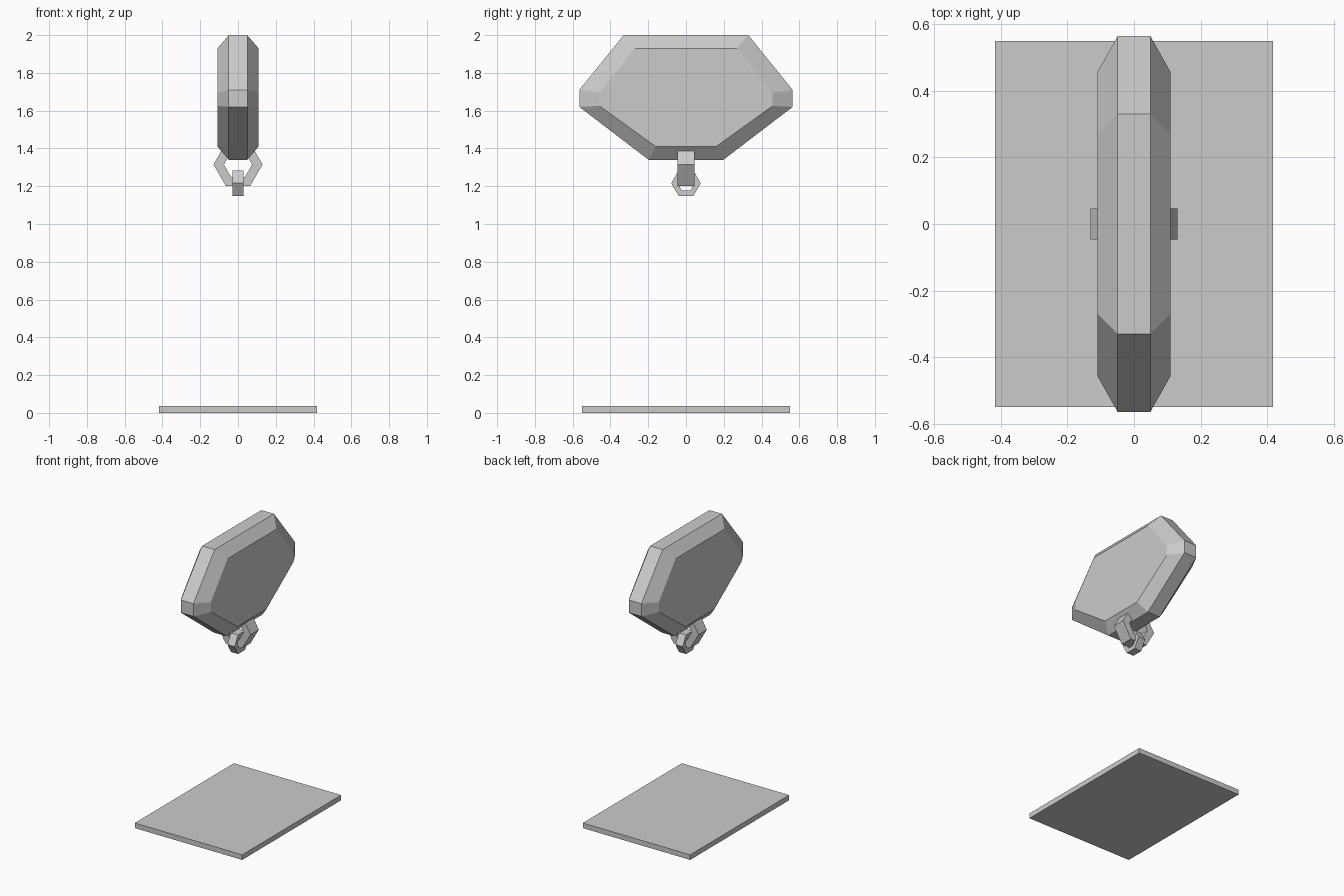
import bpy, bmesh
from math import cos, sin, pi

if "Cube" in bpy.data.objects:
    bpy.data.objects.remove(bpy.data.objects["Cube"])


def finish(name, bm):
    bmesh.ops.recalc_face_normals(bm, faces=bm.faces)
    mesh = bpy.data.meshes.new(name)
    bm.to_mesh(mesh)
    bm.free()
    ob = bpy.data.objects.new(name, mesh)
    bpy.context.collection.objects.link(ob)
    return ob


def bridge(bm, a, b):
    n = len(a)
    for i in range(n):
        j = (i + 1) % n
        bm.faces.new((a[i], a[j], b[j], b[i]))


def mirrored(half):
    """Close a right-hand half profile (y, z) into a symmetric outline."""
    return half + [(-y, z) for y, z in reversed(half)]


# Hanging body: faceted outline with a bevelled rim on both faces
outer = mirrored([(0.33, 2.0), (0.565, 1.71), (0.565, 1.62), (0.198, 1.34)])
inner = mirrored([(0.27, 1.93), (0.458, 1.695), (0.458, 1.625), (0.16, 1.41)])
bm = bmesh.new()
layers = [(-0.109, inner), (-0.049, outer), (0.049, outer), (0.109, inner)]
rings = [[bm.verts.new((x, y, z)) for y, z in prof] for x, prof in layers]
for a, b in zip(rings, rings[1:]):
    bridge(bm, a, b)
bm.faces.new(rings[0])
bm.faces.new(rings[-1])
finish("hanging_body", bm)


# Six-sided chain links with square section
def link(name, z, r_out, r_in, half, across_x):
    bm = bmesh.new()
    loops = []
    for r, d in ((r_out, -half), (r_out, half), (r_in, half), (r_in, -half)):
        loop = []
        for k in range(6):
            u, v = r * cos(k * pi / 3), z + r * sin(k * pi / 3)
            loop.append(bm.verts.new((u, d, v) if across_x else (d, u, v)))
        loops.append(loop)
    for i in range(4):
        bridge(bm, loops[i], loops[(i + 1) % 4])
    finish(name, bm)


link("upper_link", 1.315, 0.13, 0.075, 0.046, True)
link("lower_link", 1.216, 0.078, 0.045, 0.028, False)

# Base plate
bm = bmesh.new()
bmesh.ops.create_cube(bm, size=1)
bmesh.ops.scale(bm, vec=(0.836, 1.10, 0.036), verts=bm.verts)
bmesh.ops.translate(bm, vec=(0, 0, 0.018), verts=bm.verts)
finish("base_plate", bm)
